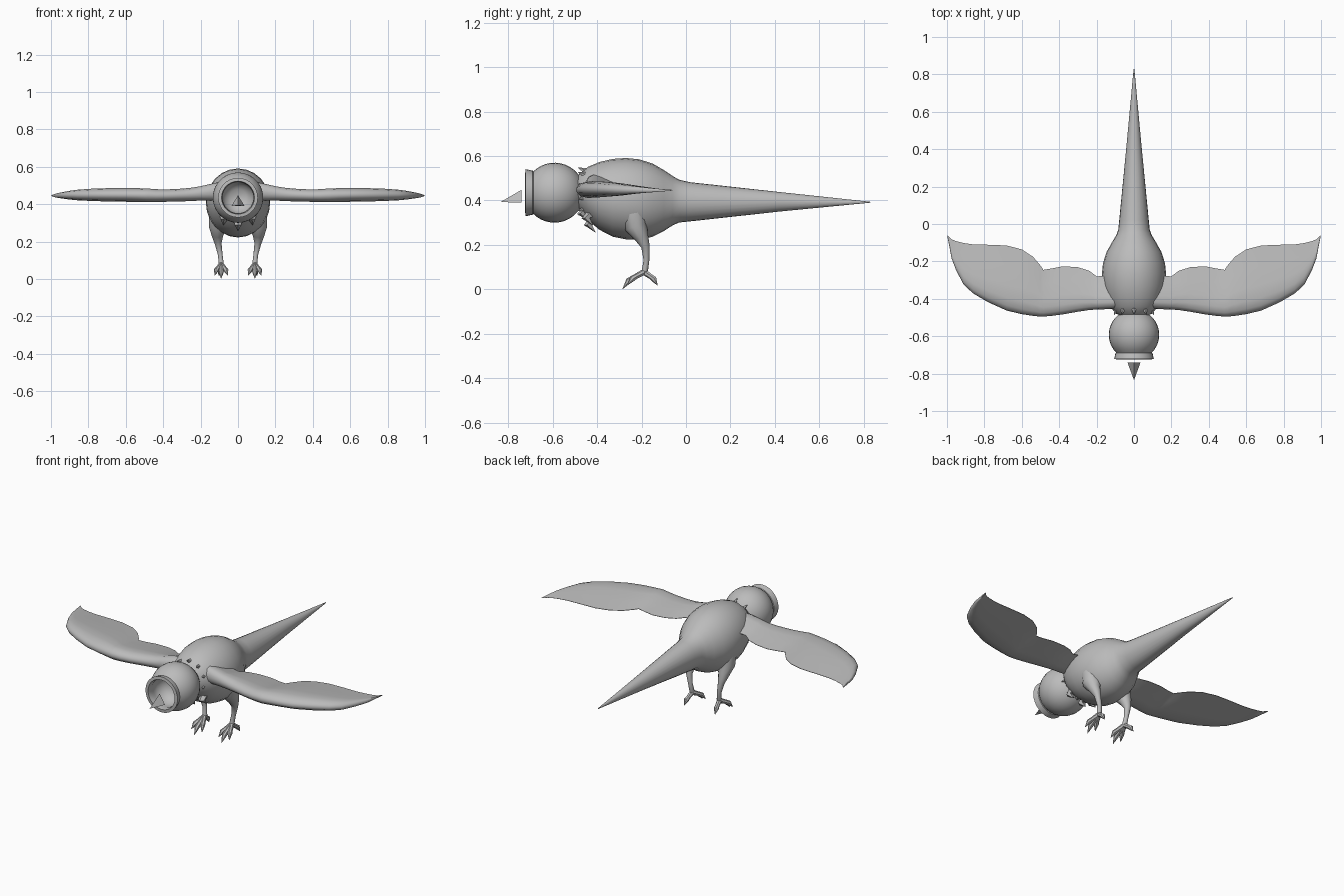
import bpy, bmesh, math
from mathutils import Vector

grey = bpy.data.materials.new("plain grey")
grey.diffuse_color = (0.5, 0.5, 0.5, 1)


def finish(name, bm, angle=40):
    bmesh.ops.remove_doubles(bm, verts=bm.verts, dist=1e-5)
    bmesh.ops.recalc_face_normals(bm, faces=bm.faces)
    me = bpy.data.meshes.new(name)
    bm.to_mesh(me)
    bm.free()
    me.materials.append(grey)
    ob = bpy.data.objects.new(name, me)
    bpy.context.collection.objects.link(ob)
    bpy.ops.object.select_all(action='DESELECT')
    ob.select_set(True)
    bpy.context.view_layer.objects.active = ob
    bpy.ops.object.shade_smooth_by_angle(angle=math.radians(angle))
    return ob


def loft(bm, rings, cap=True):
    """Skin a list of rings that all have the same point count."""
    vs = [[bm.verts.new(p) for p in r] for r in rings]
    n = len(vs[0])
    for a, b in zip(vs, vs[1:]):
        for i in range(n):
            j = (i + 1) % n
            bm.faces.new((a[i], a[j], b[j], b[i]))
    if cap:
        bm.faces.new(vs[0])
        bm.faces.new(vs[-1])


def y_ring(y, z, rx, rz, n):
    return [(rx * math.cos(2 * math.pi * i / n), y,
             z + rz * math.sin(2 * math.pi * i / n)) for i in range(n)]


def tube(bm, pts, n=8):
    """Tapered tube through (x, y, z, radius) points."""
    rings = []
    for k, p in enumerate(pts):
        a, b = pts[max(k - 1, 0)], pts[min(k + 1, len(pts) - 1)]
        d = (Vector(b[:3]) - Vector(a[:3])).normalized()
        u = d.cross(Vector((1, 0, 0))).normalized()
        v = d.cross(u)
        rings.append([Vector(p[:3]) + p[3] * (u * math.cos(t) + v * math.sin(t))
                      for t in (2 * math.pi * i / n for i in range(n))])
    loft(bm, rings)


# Body and long tail: y, bottom z, top z, half width
body = [(-0.50, 0.40, 0.49, 0.05), (-0.48, 0.36, 0.52, 0.095),
        (-0.44, 0.31, 0.552, 0.13), (-0.39, 0.268, 0.573, 0.152),
        (-0.33, 0.237, 0.587, 0.168), (-0.27, 0.225, 0.591, 0.172),
        (-0.21, 0.222, 0.585, 0.166), (-0.15, 0.237, 0.566, 0.147),
        (-0.10, 0.262, 0.537, 0.119), (-0.06, 0.288, 0.510, 0.095),
        (-0.03, 0.301, 0.493, 0.084), (0.02, 0.306, 0.482, 0.079),
        (0.42, 0.350, 0.438, 0.040), (0.83, 0.390, 0.394, 0.002)]
bm = bmesh.new()
loft(bm, [y_ring(y, (a + b) / 2, w, (b - a) / 2, 24) for y, a, b, w in body])
finish("body_and_tail", bm)

# Round head with a flared ring and a hollow face: y, radius
R, CY = 0.135, -0.592
prof = [(CY + R * math.cos(t), R * math.sin(t))
        for t in (math.radians(2 + 133 * i / 14) for i in range(15))]
prof += [(-0.69, 0.099), (-0.722, 0.106), (-0.724, 0.088), (-0.695, 0.083),
         (-0.675, 0.088), (-0.64, 0.086), (-0.61, 0.070), (-0.59, 0.045),
         (-0.582, 0.002)]
bm = bmesh.new()
loft(bm, [y_ring(y, 0.435, r, r, 28) for y, r in prof])
finish("head", bm)

# Three-sided beak in front of the face
bm = bmesh.new()
base = [bm.verts.new(p) for p in ((-0.035, -0.74, 0.39), (0.035, -0.74, 0.39),
                                  (0, -0.74, 0.448))]
tip = bm.verts.new((0, -0.835, 0.393))
bm.faces.new(base)
for i in range(3):
    bm.faces.new((base[i], base[(i + 1) % 3], tip))
finish("beak", bm, 20)

# Ruff of small pointed feathers around the neck and upper chest
bm = bmesh.new()
for i in range(10):
    t = 2 * math.pi * (i + 0.5) / 10
    c, s = math.cos(t), math.sin(t)
    tube(bm, [(0.085 * c, -0.43, 0.44 + 0.08 * s, 0.025),
              (0.112 * c, -0.485, 0.44 + 0.108 * s, 0.001)], 5)
for x, y, z in ((-0.075, -0.43, 0.325), (0, -0.42, 0.295), (0.075, -0.43, 0.325),
                (-0.04, -0.45, 0.345), (0.04, -0.45, 0.345)):
    tube(bm, [(x, y + 0.01, z + 0.02, 0.024), (x, y - 0.02, z - 0.005, 0.02),
              (x * 1.05, y + 0.012, z - 0.038, 0.001)], 5)
finish("neck_feathers", bm)

# Wing stations: x, leading y, trailing y, half thickness, middle z
wing = [(0.05, -0.45, -0.25, 0.060, 0.465), (0.13, -0.455, -0.275, 0.046, 0.466),
        (0.20, -0.457, -0.28, 0.038, 0.458), (0.24, -0.46, -0.25, 0.036, 0.453),
        (0.30, -0.469, -0.231, 0.034, 0.449), (0.38, -0.483, -0.226, 0.033, 0.446),
        (0.44, -0.491, -0.238, 0.034, 0.446), (0.485, -0.495, -0.245, 0.036, 0.448),
        (0.50, -0.495, -0.222, 0.036, 0.448), (0.54, -0.491, -0.175, 0.037, 0.449),
        (0.60, -0.482, -0.136, 0.037, 0.450), (0.68, -0.463, -0.115, 0.036, 0.450),
        (0.78, -0.418, -0.111, 0.033, 0.450), (0.86, -0.371, -0.109, 0.028, 0.449),
        (0.91, -0.325, -0.102, 0.022, 0.448), (0.95, -0.25, -0.092, 0.015, 0.447),
        (0.975, -0.185, -0.082, 0.010, 0.446), (0.998, -0.065, -0.06, 0.002, 0.446)]
# Cross-section: fraction of chord, fraction of half thickness
section = [(0, 0), (0.02, 0.42), (0.08, 0.8), (0.2, 1), (0.4, 0.85), (0.7, 0.42),
           (1, 0.03), (1, -0.03), (0.7, -0.42), (0.4, -0.85), (0.2, -1),
           (0.08, -0.8), (0.02, -0.42)]
for side, label in ((1, "left"), (-1, "right")):
    bm = bmesh.new()
    loft(bm, [[(side * x, a + (b - a) * u, z + h * v) for u, v in section]
              for x, a, b, h, z in wing])
    finish(label + "_wing", bm, 60)

    # Leg with a full thigh and thin shank
    bm = bmesh.new()
    tube(bm, [(side * 0.10, -0.235, 0.34, 0.06), (side * 0.108, -0.225, 0.28, 0.05),
              (side * 0.110, -0.20, 0.235, 0.032), (side * 0.106, -0.182, 0.19, 0.019),
              (side * 0.095, -0.178, 0.13, 0.013), (side * 0.09, -0.185, 0.085, 0.014),
              (side * 0.09, -0.19, 0.068, 0.012)], 10)
    finish(label + "_leg", bm)

    # Foot: three front toes and one back toe, each ending in a claw
    bm = bmesh.new()
    for dx, y, z in ((0, -0.285, 0.002), (-0.035, -0.262, 0.02),
                     (0.035, -0.262, 0.02), (0.012, -0.128, 0.018)):
        x0, y0, z0 = 0.09, -0.188, 0.078
        pts = [(0, 0, 0.014), (0.5, 0.35, 0.012), (0.72, 0.52, 0.014), (1, 1, 0.001)]
        tube(bm, [(side * (x0 + dx * f), y0 + (y - y0) * f, z0 + (z - z0) * g, r)
                  for f, g, r in pts], 7)
    finish(label + "_foot", bm)
